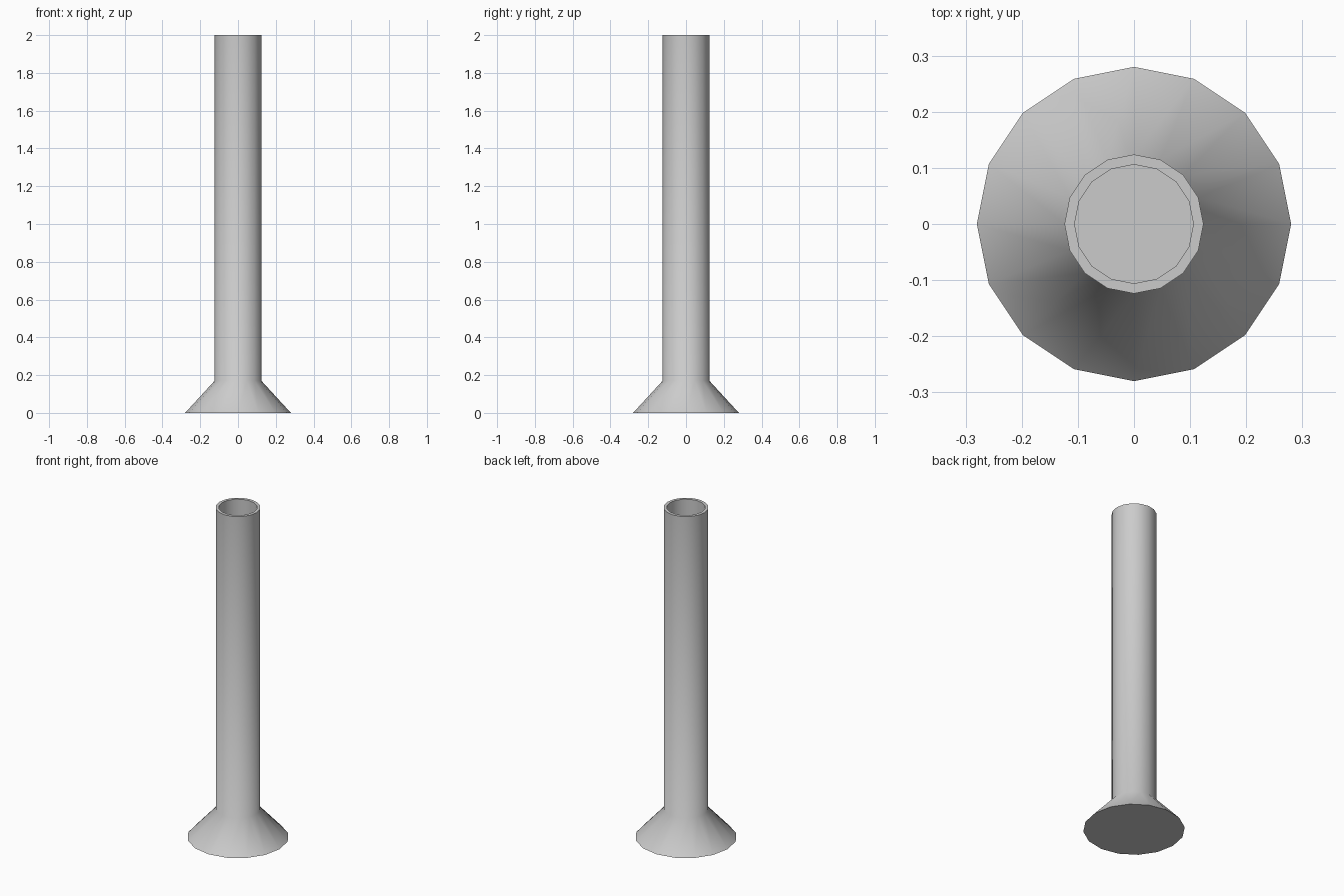
import bpy, bmesh, math

if "Cube" in bpy.data.objects:
    bpy.data.objects.remove(bpy.data.objects["Cube"])

SIDES = 16


def lathe(name, profile):
    """Revolve a (radius, z) profile around z and cap both ends."""
    bm = bmesh.new()
    rings = []
    for r, z in profile:
        rings.append([bm.verts.new((r * math.cos(2 * math.pi * i / SIDES),
                                    r * math.sin(2 * math.pi * i / SIDES), z))
                      for i in range(SIDES)])
    for a, b in zip(rings, rings[1:]):
        for i in range(SIDES):
            j = (i + 1) % SIDES
            bm.faces.new((a[i], a[j], b[j], b[i]))
    bm.faces.new(rings[0][::-1])
    bm.faces.new(rings[-1])
    mesh = bpy.data.meshes.new(name)
    bm.to_mesh(mesh)
    bm.free()
    obj = bpy.data.objects.new(name, mesh)
    bpy.context.collection.objects.link(obj)
    bpy.context.view_layer.objects.active = obj
    obj.select_set(True)
    bpy.ops.object.shade_smooth_by_angle(angle=math.radians(50))
    return obj


# Hollow pipe with a flared foot: foot, outer wall, rim, inner wall, floor
lathe("flared_pipe", [(0.28, 0), (0.124, 0.17), (0.124, 2.0),
                      (0.106, 2.0), (0.106, 0.02)])
